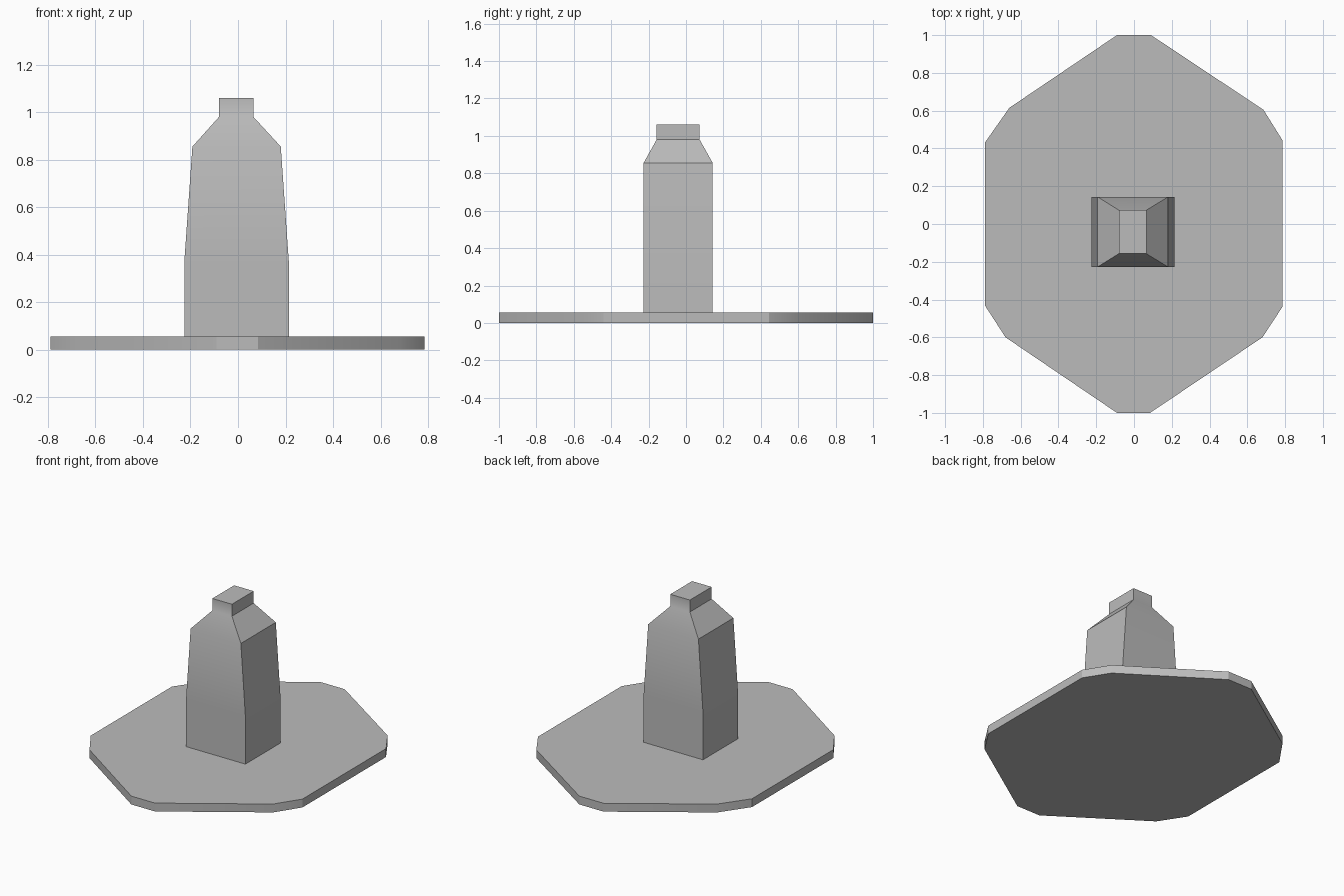
import bpy
import bmesh
import math

cube = bpy.data.objects.get("Cube")
if cube:
    bpy.data.objects.remove(cube, do_unlink=True)

grey = bpy.data.materials.new("plain grey")
grey.use_nodes = True
colour = (0.5, 0.5, 0.5, 1)
grey.diffuse_color = colour
grey.node_tree.nodes["Principled BSDF"].inputs["Base Color"].default_value = colour


def loft(name, rings):
    """Join matching rings of points into a closed solid."""
    bm = bmesh.new()
    loops = [[bm.verts.new(p) for p in ring] for ring in rings]
    for low, high in zip(loops, loops[1:]):
        for i in range(len(low)):
            j = (i + 1) % len(low)
            bm.faces.new((low[i], low[j], high[j], high[i]))
    bm.faces.new(loops[0][::-1])
    bm.faces.new(loops[-1])
    bmesh.ops.recalc_face_normals(bm, faces=bm.faces)
    mesh = bpy.data.meshes.new(name)
    bm.to_mesh(mesh)
    bm.free()
    mesh.materials.append(grey)
    obj = bpy.data.objects.new(name, mesh)
    bpy.context.collection.objects.link(obj)
    bpy.ops.object.select_all(action="DESELECT")
    obj.select_set(True)
    bpy.context.view_layer.objects.active = obj
    bpy.ops.object.shade_smooth_by_angle(angle=math.radians(30))
    return obj


def rectangle(x0, x1, y0, y1, z):
    return [(x0, y0, z), (x1, y0, z), (x1, y1, z), (x0, y1, z)]


# Flat twelve-sided base plate
base_top = 0.056
outline = [(-0.09, -1), (0.085, -1), (0.68, -0.6), (0.785, -0.44),
           (0.785, 0.445), (0.685, 0.605), (0.09, 1), (-0.09, 1),
           (-0.66, 0.615), (-0.79, 0.43), (-0.79, -0.43), (-0.68, -0.6)]
loft("base_plate", [[(x, y, z) for x, y in outline] for z in (0, base_top)])

# Tower: straight foot, tapered body, sloped shoulders and square neck
front, back = -0.227, 0.143
neck = (-0.08, 0.065, -0.157, 0.073)
loft("tower", [
    rectangle(-0.226, 0.214, front, back, base_top),
    rectangle(-0.226, 0.214, front, back, 0.37),
    rectangle(-0.192, 0.18, front, back, 0.855),
    rectangle(*neck, 0.98),
    rectangle(*neck, 1.06),
])
